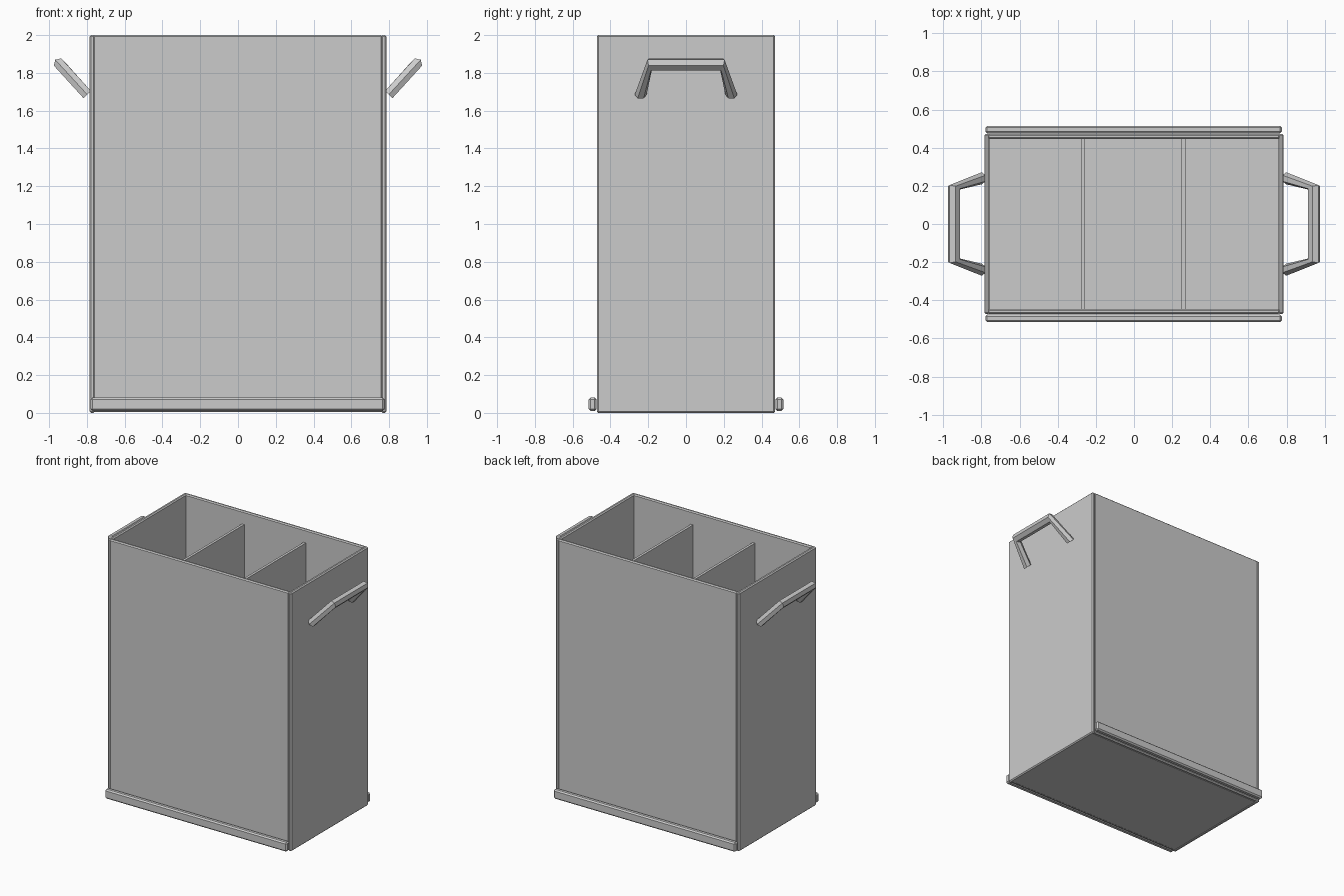
import bpy, bmesh, math
from mathutils import Vector

if "Cube" in bpy.data.objects:
    bpy.data.objects.remove(bpy.data.objects["Cube"])


def finish(name, bm, bevel=0):
    bmesh.ops.recalc_face_normals(bm, faces=bm.faces)
    me = bpy.data.meshes.new(name)
    bm.to_mesh(me)
    bm.free()
    ob = bpy.data.objects.new(name, me)
    bpy.context.collection.objects.link(ob)
    if bevel:
        mod = ob.modifiers.new("edge_bevel", 'BEVEL')
        mod.width, mod.segments = bevel, 1
    return ob


def box(name, x0, x1, y0, y1, z0, z1, bevel=0):
    bm = bmesh.new()
    bmesh.ops.create_cube(bm, size=1)
    for v in bm.verts:
        v.co = Vector(((x0 + x1) / 2 + v.co.x * (x1 - x0),
                       (y0 + y1) / 2 + v.co.y * (y1 - y0),
                       (z0 + z1) / 2 + v.co.z * (z1 - z0)))
    return finish(name, bm, bevel)


def handle(name, side, n=6, r=0.035):
    # Tilted grip with two splayed legs, swept through four rings
    out = Vector((side, 0, 1)).normalized()
    across = Vector((-side, 0, 1)).normalized()
    Y = Vector((0, 1, 0))
    rings = [(Vector((side * 0.798, -0.24, 1.685)), -Y * 0.9),
             (Vector((side * 0.943, -0.192, 1.845)), out - Y * 0.35),
             (Vector((side * 0.943, 0.192, 1.845)), out + Y * 0.35),
             (Vector((side * 0.798, 0.24, 1.685)), Y * 0.9)]
    bm = bmesh.new()
    loops = []
    for centre, axis in rings:
        loops.append([bm.verts.new(centre + r * (
            axis * math.cos(2 * math.pi * i / n)
            + across * 0.9 * math.sin(2 * math.pi * i / n))) for i in range(n)])
    for a, b in zip(loops, loops[1:]):
        for i in range(n):
            j = (i + 1) % n
            bm.faces.new((a[i], a[j], b[j], b[i]))
    bm.faces.new(loops[0])
    bm.faces.new(loops[-1])
    return finish(name, bm)


# Floor
box("floor", -0.765, 0.765, -0.45, 0.45, 0.004, 0.03)

# Long panels and foot rails, front and back
for label, s in (("front", -1), ("back", 1)):
    y0, y1 = sorted((s * 0.445, s * 0.472))
    box(label + "_panel", -0.768, 0.765, y0, y1, 0.005, 2.0, 0.008)
    y0, y1 = sorted((s * 0.474, s * 0.515))
    box(label + "_foot_rail", -0.78, 0.775, y0, y1, 0.01, 0.082, 0.01)

# Side panels and handles
for label, s in (("left", -1), ("right", 1)):
    x0, x1 = sorted((s * 0.757, s * 0.785))
    box(label + "_panel", x0, x1, -0.472, 0.472, 0.0, 2.0, 0.008)
    handle(label + "_handle", s)

# Inner dividers
for i, x in enumerate((-0.268, 0.26)):
    box("divider_%d" % (i + 1), x - 0.01, x + 0.01, -0.446, 0.446, 0.02, 1.9)
